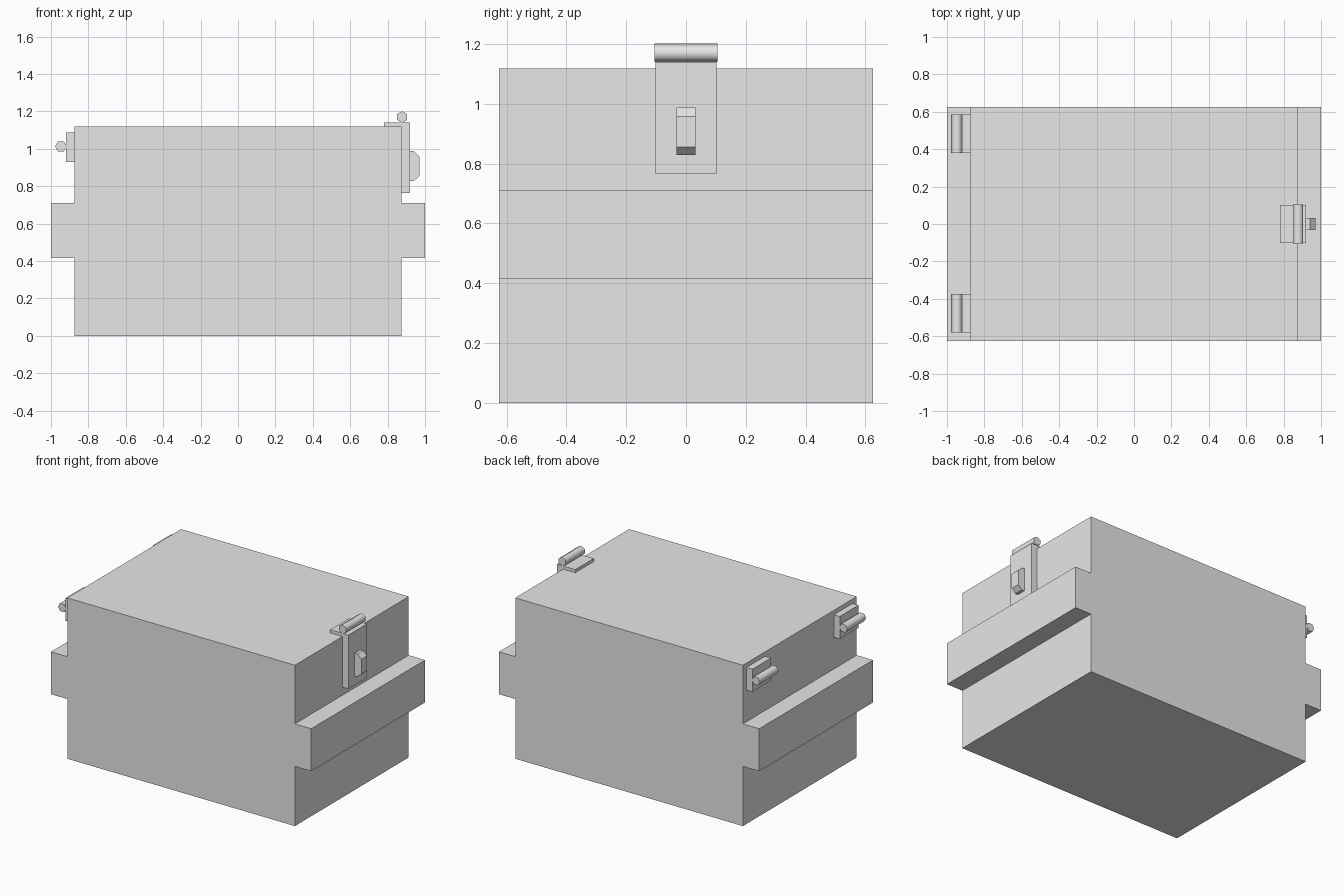
import bpy, bmesh, math

cube = bpy.data.objects.get("Cube")
if cube:
    bpy.data.objects.remove(cube, do_unlink=True)

grey = bpy.data.materials.new("light_grey")
grey.use_nodes = True
grey.diffuse_color = (0.8, 0.8, 0.8, 1)
grey.node_tree.nodes["Principled BSDF"].inputs["Base Color"].default_value = (0.8, 0.8, 0.8, 1)


def extrude_y(name, profile, y0, y1, smooth=False):
    """Extrude an x-z outline along y."""
    bm = bmesh.new()
    face = bm.faces.new([bm.verts.new((x, y0, z)) for x, z in profile])
    ext = bmesh.ops.extrude_face_region(bm, geom=[face])
    moved = [v for v in ext["geom"] if isinstance(v, bmesh.types.BMVert)]
    bmesh.ops.translate(bm, verts=moved, vec=(0, y1 - y0, 0))
    bmesh.ops.recalc_face_normals(bm, faces=bm.faces)
    if smooth:
        # Round the sides only, keeping the end caps crisp
        for f in bm.faces:
            f.smooth = abs(f.normal.y) < 0.5
        for e in bm.edges:
            e.smooth = all(f.smooth for f in e.link_faces)
    mesh = bpy.data.meshes.new(name)
    bm.to_mesh(mesh)
    bm.free()
    mesh.materials.append(grey)
    obj = bpy.data.objects.new(name, mesh)
    bpy.context.collection.objects.link(obj)
    return obj


def hexagon(x, z, r, turn):
    angles = [turn + i * math.pi / 3 for i in range(6)]
    return [(x + r * math.cos(a), z + r * math.sin(a)) for a in angles]


# Box body with a projecting band on both ends
half = [(0.875, 0), (0.875, 0.415), (1, 0.415), (1, 0.71), (0.875, 0.71), (0.875, 1.118)]
extrude_y("box_body", half + [(-x, z) for x, z in reversed(half)], -0.625, 0.625)

# Latch: bent plate over the lid edge, pivot rod and pull tab
extrude_y("latch_plate", [(0.78, 1.118), (0.78, 1.14), (0.92, 1.14), (0.92, 0.765),
                          (0.875, 0.765), (0.875, 1.118)], -0.102, 0.102)
extrude_y("latch_rod", hexagon(0.878, 1.17, 0.031, math.pi / 2), -0.105, 0.105, True)
extrude_y("latch_tab", [(0.92, 0.987), (0.94, 0.987), (0.97, 0.958), (0.97, 0.855),
                        (0.94, 0.828), (0.92, 0.828)], -0.032, 0.032)

# Two hinges on the opposite end
for side, y0 in (("front", -0.58), ("back", 0.38)):
    y1 = y0 + 0.205
    extrude_y(side + "_hinge_plate", [(-0.92, 0.93), (-0.875, 0.93),
                                      (-0.875, 1.087), (-0.92, 1.087)], y0, y1)
    extrude_y(side + "_hinge_rod", hexagon(-0.947, 1.013, 0.031, 0), y0, y1, True)
